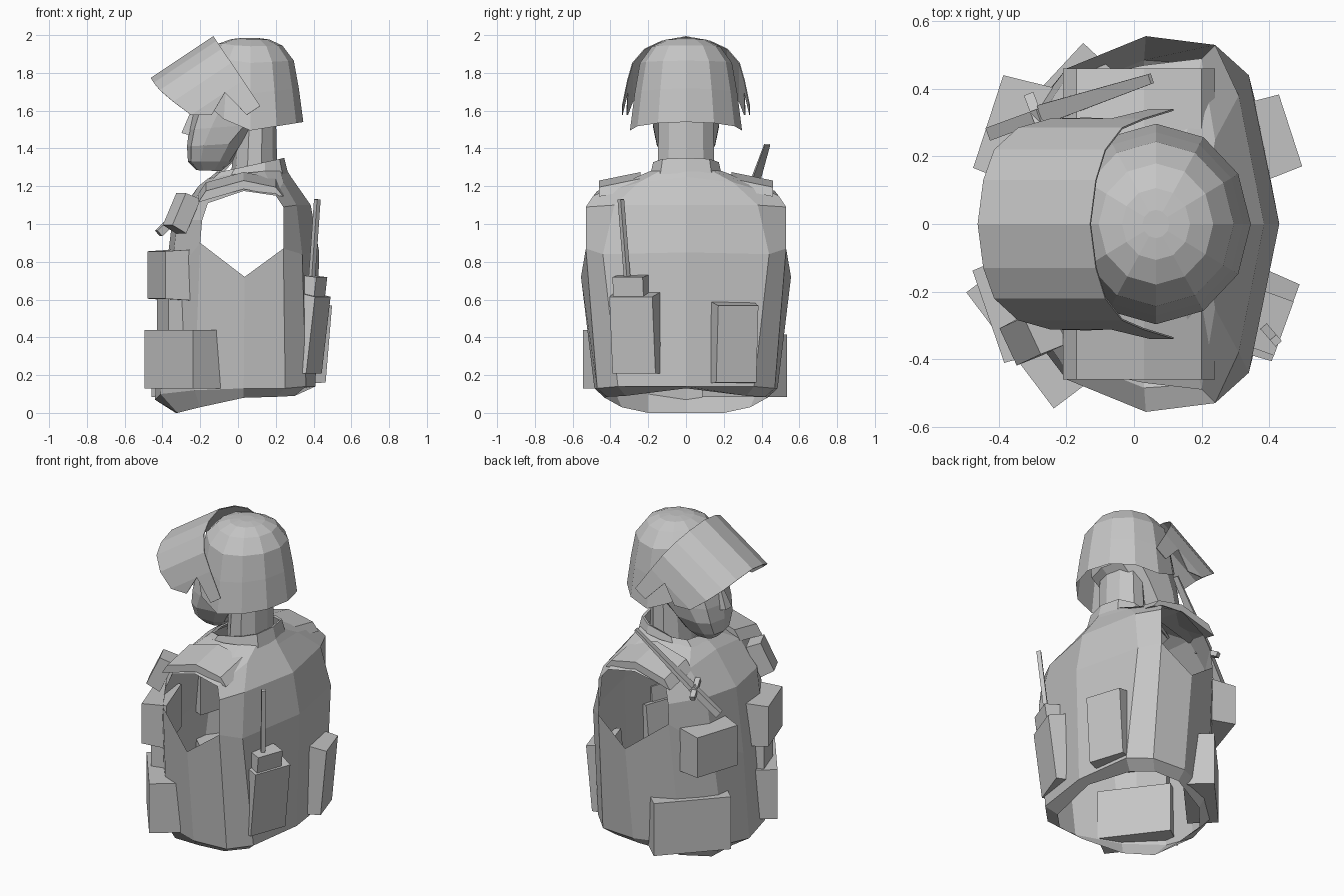
import bpy, bmesh, math
from mathutils import Vector, Matrix

if "Cube" in bpy.data.objects:
    bpy.data.objects.remove(bpy.data.objects["Cube"])

grey = bpy.data.materials.new("plain_grey")
grey.diffuse_color = (0.56, 0.56, 0.56, 1)
grey.use_nodes = True
grey.node_tree.nodes["Principled BSDF"].inputs["Base Color"].default_value = grey.diffuse_color


def finish(name, bm, thickness=0):
    bmesh.ops.delete(bm, geom=[v for v in bm.verts if not v.link_faces], context='VERTS')
    bmesh.ops.recalc_face_normals(bm, faces=bm.faces)
    mesh = bpy.data.meshes.new(name)
    bm.to_mesh(mesh)
    bm.free()
    mesh.materials.append(grey)
    ob = bpy.data.objects.new(name, mesh)
    bpy.context.collection.objects.link(ob)
    if thickness:
        mod = ob.modifiers.new("thickness", 'SOLIDIFY')
        mod.thickness = thickness
    return ob


def loft(name, rings, skip=(), bottom=False, top=False, thickness=0):
    """Bridge closed rings of points; skip holds (ring, column) holes."""
    bm = bmesh.new()
    rows = [[bm.verts.new(p) for p in r] for r in rings]
    n = len(rows[0])
    for i in range(len(rows) - 1):
        for j in range(n):
            if (i, j) not in skip:
                k = (j + 1) % n
                bm.faces.new((rows[i][j], rows[i][k], rows[i + 1][k], rows[i + 1][j]))
    if bottom:
        bm.faces.new(rows[0])
    if top:
        bm.faces.new(rows[-1])
    return finish(name, bm, thickness)


def oval(x0, x1, hw, z0, z1=None, n=10, power=1):
    """Oval ring from x0 (front, height z0) to x1 (back, height z1); power < 1 squares it."""
    z1 = z0 if z1 is None else z1
    pts = []
    for i in range(n):
        a = 2 * math.pi * i / n
        c, s = (math.copysign(abs(v) ** power, v) for v in (math.cos(a), math.sin(a)))
        t = (1 - c) / 2
        pts.append((x0 + (x1 - x0) * t, hw * s, z0 + (z1 - z0) * t))
    return pts


def pouch(name, loc, size, yaw, lean=0, taper=0.93):
    """Box with its outer face on local +x, narrowed toward that face."""
    bm = bmesh.new()
    bmesh.ops.create_cube(bm, size=1)
    for v in bm.verts:
        s = taper if v.co.x > 0 else 1
        v.co = Vector((v.co.x * size[0], v.co.y * size[1] * s, v.co.z * size[2] * s))
    m = (Matrix.Translation(loc) @ Matrix.Rotation(math.radians(yaw), 4, 'Z')
         @ Matrix.Rotation(math.radians(lean), 4, 'Y'))
    bmesh.ops.transform(bm, matrix=m, verts=bm.verts)
    return finish(name, bm)


def bar(name, a, b, w, h, tip=1):
    """Rectangular bar from a to b, optionally tapered."""
    a, b = Vector(a), Vector(b)
    bm = bmesh.new()
    bmesh.ops.create_cube(bm, size=1)
    for v in bm.verts:
        s = tip if v.co.z > 0 else 1
        v.co = Vector((v.co.x * w * s, v.co.y * h * s, v.co.z * (b - a).length))
    q = (b - a).to_track_quat('Z', 'Y').to_matrix().to_4x4()
    bmesh.ops.transform(bm, matrix=Matrix.Translation((a + b) / 2) @ q, verts=bm.verts)
    return finish(name, bm)


# Vest: half rings from front centre to back centre, mirrored, open below, with armholes
half = [
    [(-.33, 0, 0), (-.32, .2, 0), (-.2, .34, .03), (.03, .43, .08), (.2, .42, .085), (.3, .32, .09), (.34, 0, .13)],
    [(-.44, 0, .07), (-.41, .2, .1), (-.23, .38, .12), (.03, .485, .13), (.25, .47, .13), (.36, .36, .14), (.41, 0, .14)],
    [(-.40, 0, .6), (-.36, .25, .7), (-.2, .46, .9), (.035, .556, .72), (.24, .53, .87), (.34, .44, .84), (.43, 0, .85)],
    [(-.35, 0, 1.0), (-.32, .25, 1.02), (-.19, .45, 1.02), (.03, .5, 1.1), (.24, .53, 1.09), (.31, .38, 1.1), (.385, 0, 1.1)],
    [(-.21, 0, 1.2), (-.2, .25, 1.17), (-.16, .43, 1.11), (.03, .47, 1.175), (.2, .49, 1.15), (.24, .25, 1.22), (.28, 0, 1.25)],
    [(-.16, 0, 1.24), (-.12, .12, 1.25), (-.05, .18, 1.26), (.04, .2, 1.27), (.14, .19, 1.28), (.22, .12, 1.29), (.25, 0, 1.3)],
]
rings = [h + [(x, -y, z) for x, y, z in h[5:0:-1]] for h in half]
holes = {(i, j) for i in (2, 3) for j in (2, 3, 8, 9)}
loft("vest", rings, skip=holes)

# Collar, neck and head
loft("collar", [oval(-.18, .27, .2, 1.22, 1.25, power=.7),
                oval(-.12, .245, .18, 1.27, 1.35, power=.7)], thickness=.015)
loft("neck", [oval(-.04, .21, .16, 1.21), oval(-.01, .2, .15, 1.6)])
loft("head", [oval(x0, x1, w, z, z1, power=.72) for x0, x1, w, z, z1 in (
    (-.22, -.09, .06, 1.285, 1.28), (-.265, -.03, .11, 1.33, 1.33), (-.27, .04, .16, 1.41, 1.43),
    (-.26, .15, .18, 1.5, 1.53), (-.235, .24, .19, 1.6, 1.6), (-.2, .26, .18, 1.72, 1.72))],
    bottom=True)
bar("nose", (-.275, 0, 1.475), (-.235, 0, 1.61), .06, .05, .35)

# Helmet: dome with a low rim at the sides and back, raised over the face
dome = []
for f, s in ((0, .15), (.018, .38), (.09, .64), (.27, .87), (.6, .97), (1, 1.06)):
    ring = []
    for i in range(12):
        a = 2 * math.pi * i / 12
        rim = 1.495 + .045 * max(0, math.cos(a)) + .15 * max(0, min(1, (-math.cos(a) - .3) / .5))
        ring.append((.065 + .265 * s * math.cos(a), .28 * s * math.sin(a), 1.985 - f * (1.985 - rim)))
    dome.append(ring)
loft("helmet", dome, bottom=True)

# Raised visor: curved shell, (drop, half width) columns, mirrored
top_back = Vector((-.13, 0, 1.995))
forward, down = Vector((-.832, 0, -.555)), Vector((.555, 0, -.832))
bm = bmesh.new()


def visor_point(p, q, y):
    return bm.verts.new(top_back + forward * q + down * p + Vector((0, y, 0)))


for side in (1, -1):
    cols = [(0, 0, .2, .4), (.03, .13, .2, .4), (.08, .22, .17, .395),
            (.17, .285, .14, .37), (.282, .312, .115, .33)]
    rows = [[visor_point(p, q, side * y) for q in (0, qm, qe)] for p, y, qm, qe in cols]
    for a, b in zip(rows, rows[1:]):
        for k in (0, 1):
            bm.faces.new((a[k], a[k + 1], b[k + 1], b[k]))
    lobe = visor_point(.343, .24, side * .315)
    bm.faces.new((rows[-1][1], rows[-1][2], lobe))
    tip = [visor_point(.445, q, side * .34) for q in (0, .085)]
    bm.faces.new((rows[-1][0], rows[-1][1], tip[1], tip[0]))
bmesh.ops.remove_doubles(bm, verts=bm.verts, dist=.001)
finish("visor", bm, .005)

# Padded shoulder straps: arched strip sloping outward
arch = [(-.21, 1.14), (-.17, 1.2), (.03, 1.255), (.2, 1.22), (.24, 1.17), (.03, 1.21)]
for side in (1, -1):
    loft("shoulder_strap", [[(x, side * .24, z + .02) for x, z in arch],
                            [(x, side * .46, z - .025) for x, z in arch]], bottom=True, top=True)

# Pouches: front lower, front middle, upper chest and back
pouch("lower_pouch_right", (-.295, -.32, .285), (.18, .43, .31), 217, 0, 1)
pouch("lower_pouch_left", (-.238, .31, .25), (.18, .45, .33), 137, 0, 1)
pouch("middle_pouch_right", (-.36, -.25, .73), (.15, .31, .27), 199)
pouch("middle_pouch_left", (-.36, .28, .73), (.15, .31, .27), 162)
pouch("chest_pouch", (-.3, -.33, 1.06), (.09, .13, .2), 205, -25)
pouch("belt_pouch", (-.36, -.24, .5), (.08, .2, .22), 199)
pouch("back_pouch", (.38, .25, .37), (.14, .24, .44), 18, 5)

# Radio with top block and antenna
pouch("radio_body", (.36, -.26, .42), (.14, .26, .44), -20, 7)
pouch("radio_top", (.39, -.29, .665), (.1, .17, .12), -20, 7, 1)
bar("radio_antenna", (.39, -.31, .7), (.42, -.345, 1.13), .025, .025)

# Knife strapped across the chest, with cross guard
bar("knife_handle", (-.42, .27, .95), (-.27, .325, 1.1), .04, .04)
bar("knife_blade", (-.27, .325, 1.1), (.05, .43, 1.42), .06, .025, .5)
bar("knife_guard", (-.31, .38, 1.06), (-.26, .25, 1.12), .03, .03)
